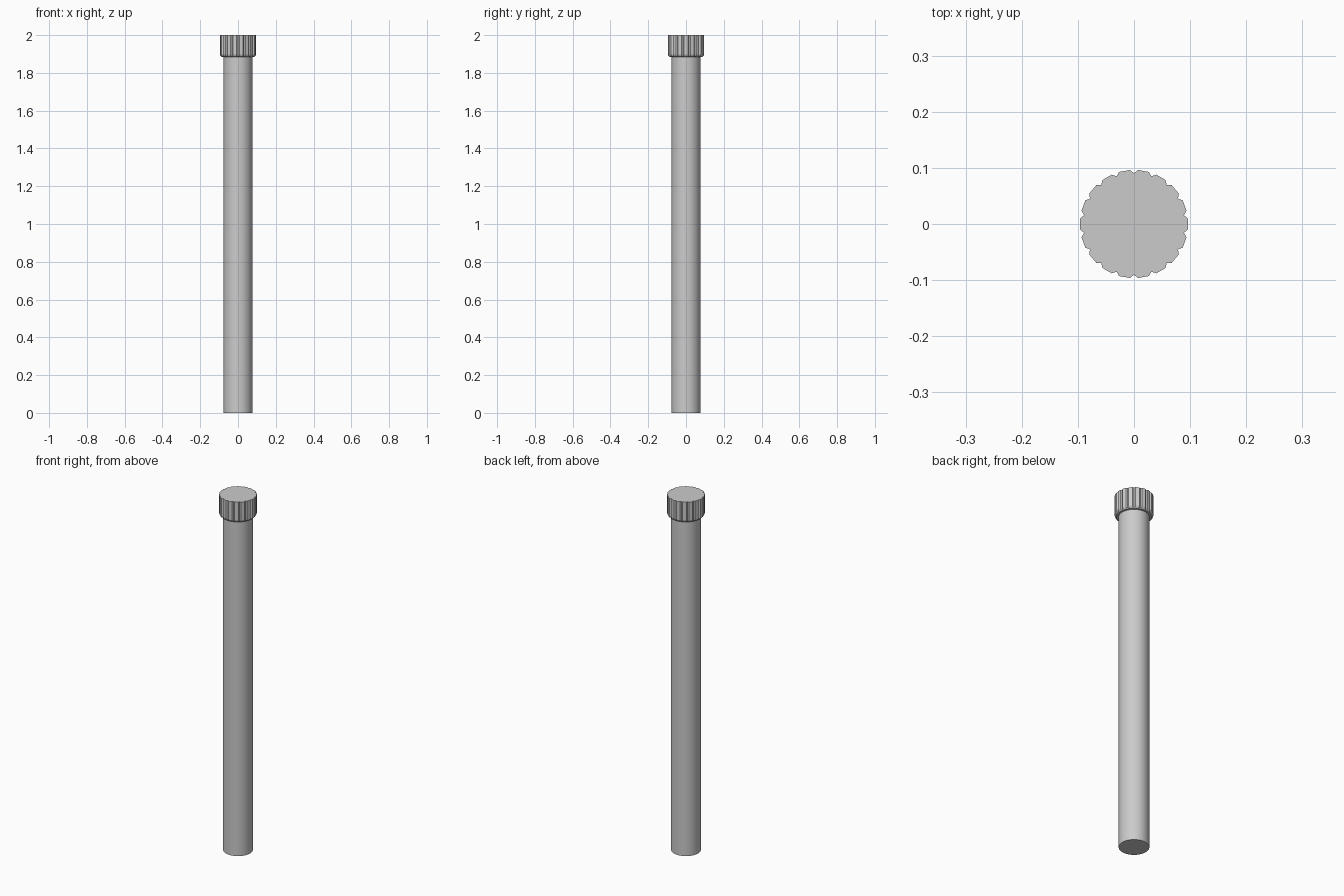
import bpy, bmesh
from math import sin, cos, radians

if "Cube" in bpy.data.objects:
    bpy.data.objects.remove(bpy.data.objects["Cube"])


def loft(name, rings):
    """Closed solid through stacked rings of (radius, angle, z) points."""
    bm = bmesh.new()
    loops = [[bm.verts.new((r * cos(a), r * sin(a), z)) for r, a, z in ring] for ring in rings]
    n = len(loops[0])
    for low, high in zip(loops, loops[1:]):
        for i in range(n):
            j = (i + 1) % n
            bm.faces.new((low[i], low[j], high[j], high[i]))
    bm.faces.new(loops[0][::-1])
    bm.faces.new(loops[-1])
    mesh = bpy.data.meshes.new(name)
    bm.to_mesh(mesh)
    bm.free()
    obj = bpy.data.objects.new(name, mesh)
    bpy.context.collection.objects.link(obj)
    return obj


# Long smooth tube body
bpy.ops.mesh.primitive_cylinder_add(vertices=64, radius=0.076, depth=1.9, location=(0, 0, 0.95))
body = bpy.context.object
body.name = "tube_body"
bpy.ops.object.shade_smooth_by_angle(angle=radians(30))

# Cap with 18 grip ribs separated by V grooves, bevelled under its rim
GROOVE, RIB = 0.0905, 0.0965


def cap_ring(z, limit):
    ring = []
    for k in range(18):
        for offset, r in ((-10, GROOVE), (-5.8, RIB), (5.8, RIB)):
            ring.append((min(r, limit), radians(20 * k + offset), z))
    return ring


cap = loft("ribbed_cap", [cap_ring(1.884, 0.087), cap_ring(1.889, 0.0925),
                          cap_ring(1.897, RIB), cap_ring(2.0, RIB)])
